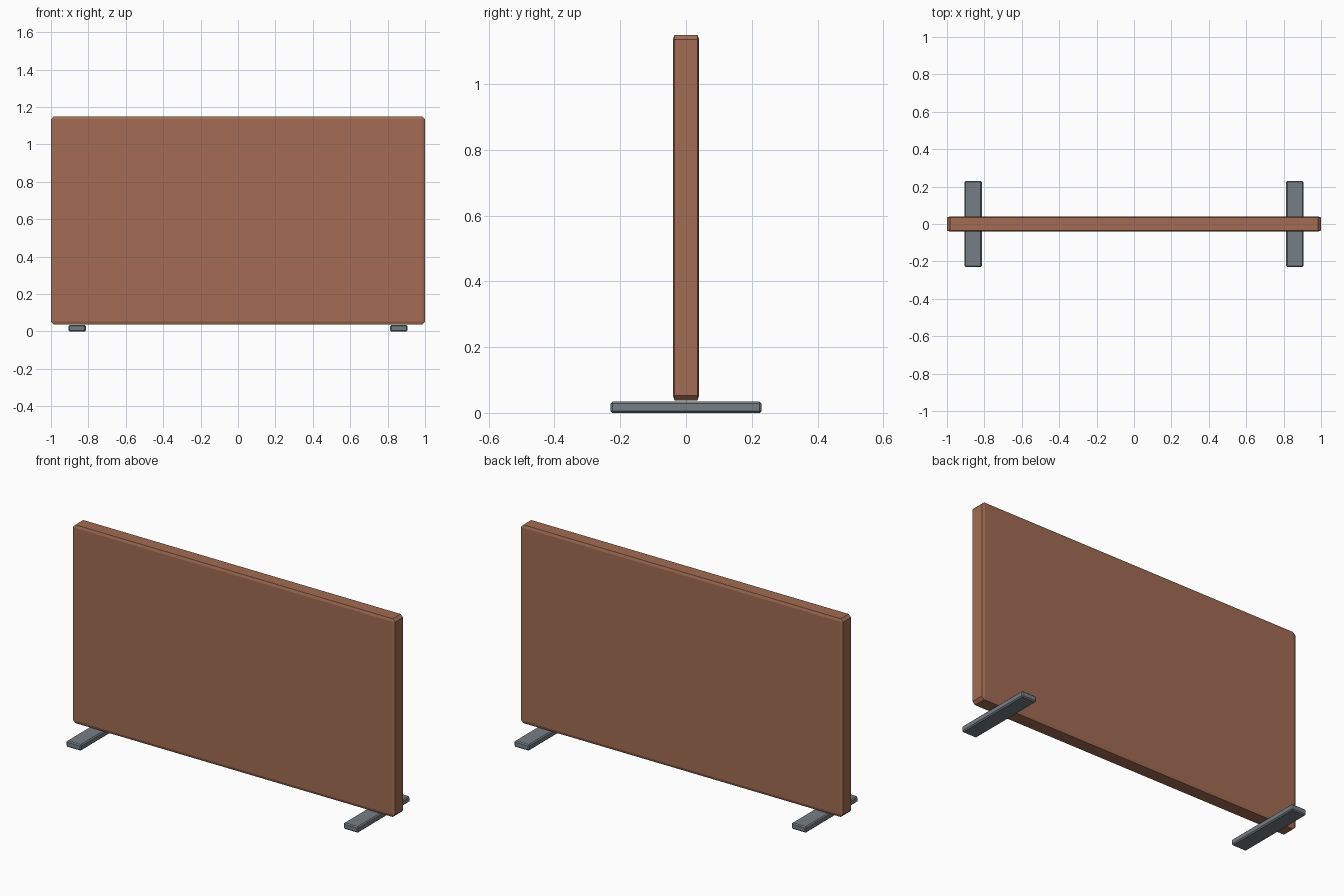
import bpy, bmesh
from mathutils import Vector

if "Cube" in bpy.data.objects:
    bpy.data.objects.remove(bpy.data.objects["Cube"])


def material(name, rgb):
    m = bpy.data.materials.new(name)
    m.diffuse_color = (*rgb, 1.0)
    m.use_nodes = True
    m.node_tree.nodes["Principled BSDF"].inputs["Base Color"].default_value = m.diffuse_color
    return m


def chamfered_box(name, lo, hi, chamfer, y_chamfer, mat):
    """Box with flat chamfers; the chamfer depth along y may differ."""
    lo, hi = Vector(lo), Vector(hi)
    size, centre = hi - lo, (lo + hi) / 2
    squash = y_chamfer / chamfer
    bm = bmesh.new()
    bmesh.ops.create_cube(bm, size=1.0)
    bmesh.ops.scale(bm, vec=(size.x, size.y / squash, size.z), verts=bm.verts)
    bmesh.ops.bevel(bm, geom=bm.edges[:], offset=chamfer, offset_type='OFFSET',
                    segments=1, profile=0.5, affect='EDGES')
    bmesh.ops.scale(bm, vec=(1, squash, 1), verts=bm.verts)
    bmesh.ops.translate(bm, vec=centre, verts=bm.verts)
    bmesh.ops.recalc_face_normals(bm, faces=bm.faces)
    mesh = bpy.data.meshes.new(name)
    bm.to_mesh(mesh)
    bm.free()
    mesh.materials.append(mat)
    obj = bpy.data.objects.new(name, mesh)
    bpy.context.collection.objects.link(obj)
    return obj


brown = material("terracotta_brown", (0.36, 0.15, 0.088))
grey = material("slate_grey", (0.18, 0.21, 0.235))

# Upright screen panel
chamfered_box("panel", (-1, -0.04, 0.038), (1, 0.04, 1.15), 0.015, 0.005, brown)

# Pair of flat feet under the panel ends
for side, label in ((-1, "left"), (1, "right")):
    x = side * 0.86
    chamfered_box(label + "_foot", (x - 0.046, -0.23, 0), (x + 0.046, 0.23, 0.034),
                  0.006, 0.006, grey)
